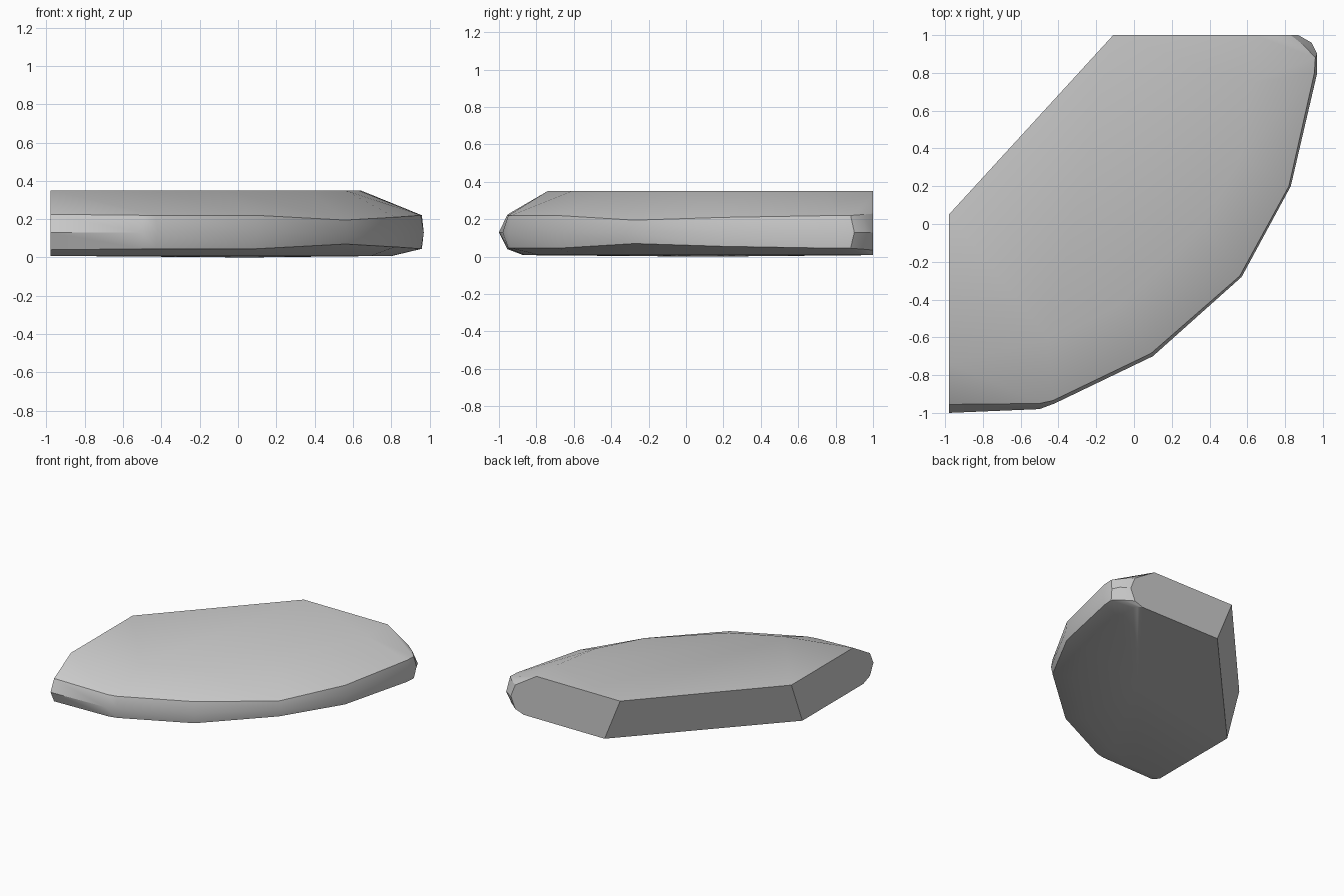
import bpy
import bmesh
import math

cube = bpy.data.objects.get("Cube")
if cube:
    bpy.data.objects.remove(cube, do_unlink=True)

# Single stone grey
grey = bpy.data.materials.new("stone_grey")
grey.use_nodes = True
colour = (0.6, 0.6, 0.6, 1)
grey.diffuse_color = colour
grey.node_tree.nodes["Principled BSDF"].inputs["Base Color"].default_value = colour

# Curved rim outlines: widest line, wall edge and edge of the flat top
belly = [(-.98, -1), (-.5, -.98), (-.42, -.95), (.1, -.7), (.57, -.28),
         (.83, .2), (.97, .8), (.97, .9), (.94, .96), (.87, 1)]
wall = [(-.98, -.955), (-.5, -.95), (-.43, -.935), (.09, -.685), (.56, -.275),
        (.82, .2), (.955, .8), (.96, .88), (.9, .945), (.83, 1)]
crown = [(-.98, -.74), (-.98, -.74), (-.45, -.61), (-.08, -.43), (.37, 0),
         (.56, .35), (.63, .75), (.64, 1), (.64, 1), (.64, 1)]
wall_height = [.225, .22, .22, .22, .195, .21, .22, .22, .225, .23]
top_z, middle_z, bottom_z = .35, .13, 0

# The underside is a shallower copy of the crown
base = [((a[0] + b[0]) / 2, (a[1] + b[1]) / 2) for a, b in zip(belly, crown)]


def make_row(bm, outline, heights):
    return [bm.verts.new((x, y, z)) for (x, y), z in zip(outline, heights)]


count = len(belly)
bm = bmesh.new()
rows = [
    make_row(bm, crown, [top_z] * count),
    make_row(bm, wall, wall_height),
    make_row(bm, belly, [middle_z] * count),
    make_row(bm, wall, [.265 - z for z in wall_height]),
    make_row(bm, base, [bottom_z + .008] * count),
]

# Skin the curved rim
for upper, lower in zip(rows, rows[1:]):
    for i in range(count - 1):
        bm.faces.new((upper[i], lower[i], lower[i + 1], upper[i + 1]))

# Slanted cut across the back corner
top_cut = [bm.verts.new(p) for p in ((-.11, 1, top_z), (-.98, .05, top_z))]
low_cut = [bm.verts.new(p) for p in ((.03, 1, .008), (-.98, -.09, .008))]
bm.faces.new(top_cut + low_cut[::-1])

# Flat top, and straight sides at the back and right
bm.faces.new(rows[0] + top_cut)
bm.faces.new([r[-1] for r in rows] + [low_cut[0], top_cut[0]])
bm.faces.new([r[0] for r in rows] + [low_cut[1], top_cut[1]])

# Underside sinks slightly to its middle
rim = rows[-1] + low_cut
centre = bm.verts.new((.05, .1, bottom_z))
for a, b in zip(rim, rim[1:] + rim[:1]):
    bm.faces.new((a, b, centre))

bmesh.ops.remove_doubles(bm, verts=bm.verts, dist=.0001)
bmesh.ops.recalc_face_normals(bm, faces=bm.faces)
mesh = bpy.data.meshes.new("stone_slab")
bm.to_mesh(mesh)
bm.free()
mesh.materials.append(grey)

slab = bpy.data.objects.new("stone_slab", mesh)
bpy.context.collection.objects.link(slab)
bpy.ops.object.select_all(action="DESELECT")
slab.select_set(True)
bpy.context.view_layer.objects.active = slab
bpy.ops.object.shade_smooth_by_angle(angle=math.radians(30))
